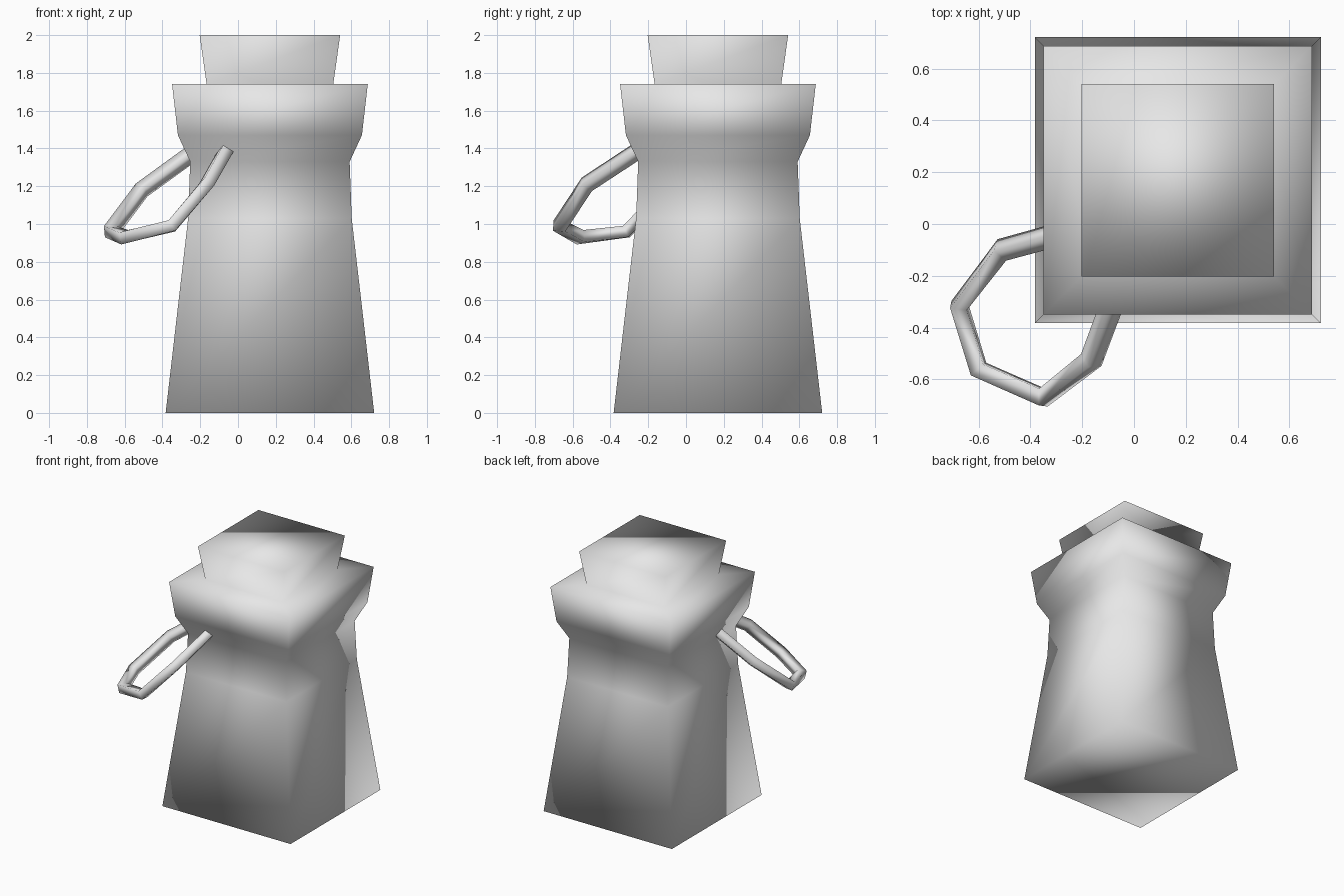
import bpy
import bmesh

cube = bpy.data.objects.get("Cube")
if cube:
    bpy.data.objects.remove(cube)

grey = bpy.data.materials.new("plain_grey")
grey.use_nodes = True
grey.diffuse_color = (0.8, 0.8, 0.8, 1)
grey.node_tree.nodes["Principled BSDF"].inputs["Base Color"].default_value = (0.8, 0.8, 0.8, 1)


def finish(obj):
    """Give the part its colour and soft shading."""
    obj.data.materials.append(grey)
    for face in obj.data.polygons:
        face.use_smooth = True


def square_tower(name, centre, profile):
    """Stack square rings (half width, height) into a closed body."""
    bm = bmesh.new()
    rings = []
    for half, z in profile:
        rings.append([bm.verts.new((centre + sx * half, centre + sy * half, z))
                      for sx, sy in ((-1, -1), (1, -1), (1, 1), (-1, 1))])
    for low, high in zip(rings, rings[1:]):
        for i in range(4):
            j = (i + 1) % 4
            bm.faces.new((low[i], low[j], high[j], high[i]))
    bm.faces.new(rings[0][::-1])
    bm.faces.new(rings[-1])
    bmesh.ops.recalc_face_normals(bm, faces=bm.faces)
    mesh = bpy.data.meshes.new(name)
    bm.to_mesh(mesh)
    bm.free()
    obj = bpy.data.objects.new(name, mesh)
    bpy.context.collection.objects.link(obj)
    finish(obj)


def tube(name, points, radius):
    """Sweep a four-sided section along straight segments."""
    curve = bpy.data.curves.new(name, "CURVE")
    curve.dimensions = "3D"
    curve.bevel_depth = radius
    curve.bevel_resolution = 0
    curve.use_fill_caps = True
    spline = curve.splines.new("POLY")
    spline.points.add(len(points) - 1)
    for p, co in zip(spline.points, points):
        p.co = (*co, 1)
    obj = bpy.data.objects.new(name, curve)
    bpy.context.collection.objects.link(obj)
    bpy.ops.object.select_all(action="DESELECT")
    obj.select_set(True)
    bpy.context.view_layer.objects.active = obj
    bpy.ops.object.convert(target="MESH")
    finish(bpy.context.view_layer.objects.active)


# Flask: flared base, narrow neck, wide collar and stepped stopper
square_tower("flask_body", 0.169, [
    (0.552, 0), (0.433, 1.03), (0.422, 1.33), (0.487, 1.47),
    (0.518, 1.74), (0.335, 1.74), (0.372, 2.0)])

# Cord loop hanging from one corner of the neck
tube("cord_loop", [
    (-0.04, -0.19, 1.43), (-0.165, -0.525, 1.21), (-0.35, -0.67, 0.99),
    (-0.60, -0.56, 0.93), (-0.675, -0.315, 0.96), (-0.51, -0.10, 1.18),
    (-0.18, -0.01, 1.42)], 0.046)
